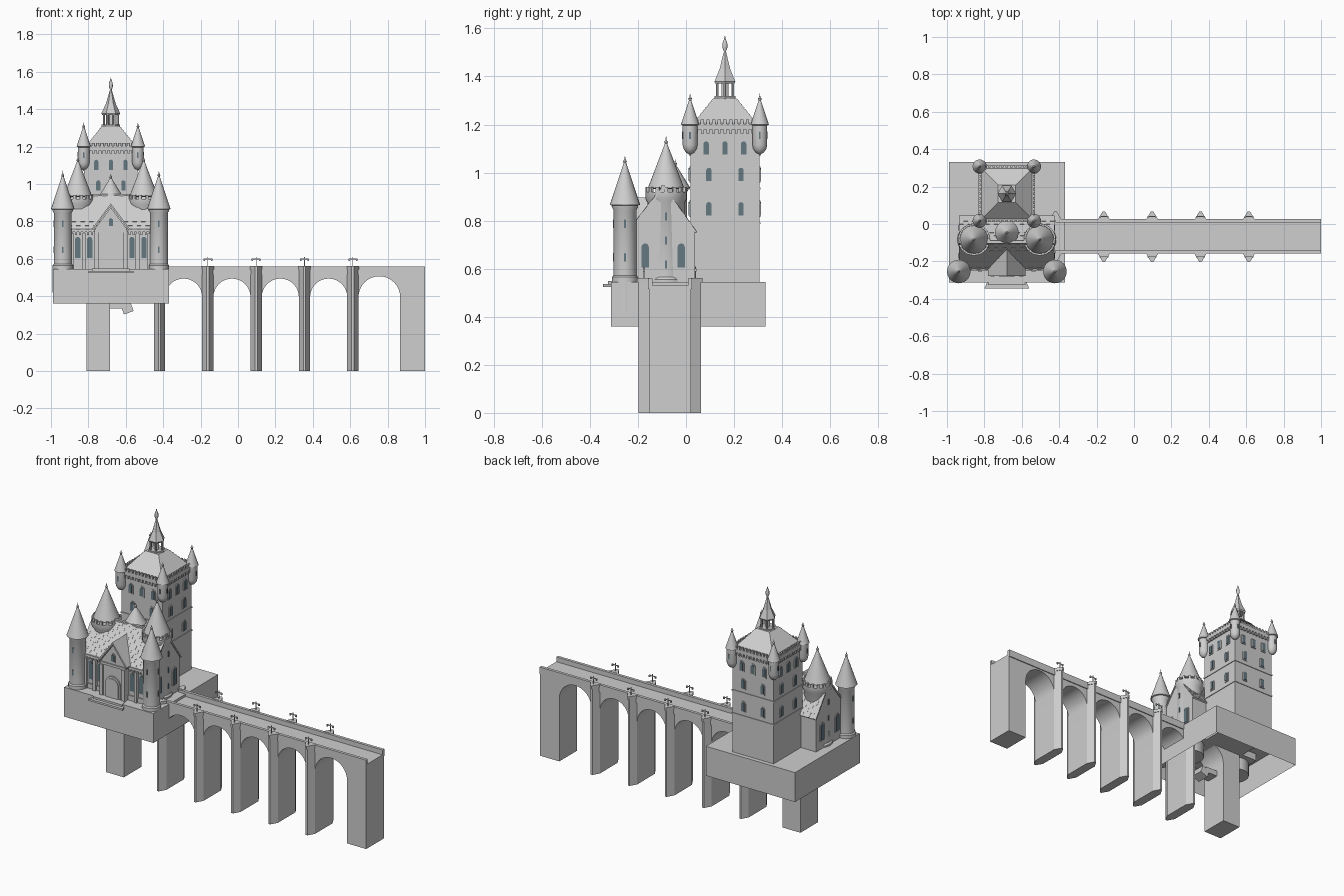
import bpy, bmesh
from math import sin, cos, pi, radians, sqrt, atan2, hypot
from mathutils import Matrix, Vector

cube = bpy.data.objects.get("Cube")
if cube:
    bpy.data.objects.remove(cube)


def material(name, rgb):
    m = bpy.data.materials.new(name)
    m.use_nodes = True
    m.diffuse_color = (*rgb, 1)
    m.node_tree.nodes["Principled BSDF"].inputs["Base Color"].default_value = (*rgb, 1)
    return m


STONE = material("grey stone", (0.62, 0.62, 0.62))
GLASS = material("blue grey glass", (0.13, 0.19, 0.22))
CX = -0.68            # castle centre line
KY, KH = 0.162, 0.143  # keep centre and half width
GROUND = 0.545


def finish(name, bm, mat=STONE, smooth=False):
    bmesh.ops.recalc_face_normals(bm, faces=bm.faces)
    me = bpy.data.meshes.new(name)
    bm.to_mesh(me)
    bm.free()
    me.materials.append(mat)
    if smooth:
        me.shade_smooth()
        me.set_sharp_from_angle(angle=radians(35))
    ob = bpy.data.objects.new(name, me)
    bpy.context.collection.objects.link(ob)
    return ob


def box(bm, x0, x1, y0, y1, z0, z1, turn=None):
    size = Matrix.Diagonal((x1 - x0, y1 - y0, z1 - z0, 1))
    mid = Matrix.Translation(((x0 + x1) / 2, (y0 + y1) / 2, (z0 + z1) / 2))
    bmesh.ops.create_cube(bm, size=1, matrix=mid @ (turn or Matrix()) @ size)


def prism(bm, outline, origin, angle, depth):
    """Outline (across, up) pushed outward; angle 0 faces the front, 90 the +x side."""
    m = Matrix.Translation(origin) @ Matrix.Rotation(radians(angle), 4, "Z")
    rings = [[bm.verts.new(m @ Vector((u, -d, v))) for u, v in outline] for d in (0, depth)]
    n = len(outline)
    for ring in rings:
        bm.faces.new(ring)
    for i in range(n):
        j = (i + 1) % n
        bm.faces.new((rings[0][i], rings[0][j], rings[1][j], rings[1][i]))


def lathe(bm, profile, x, y, seg=24, start=0.0):
    rings = []
    for r, z in profile:
        k = 1 if r == 0 else seg
        rings.append([bm.verts.new((x + r * cos(start + 2 * pi * i / seg),
                                    y + r * sin(start + 2 * pi * i / seg), z)) for i in range(k)])
    for a, b in zip(rings, rings[1:]):
        for i in range(seg):
            j = (i + 1) % seg
            f = [a[i % len(a)], a[j % len(a)], b[j % len(b)], b[i % len(b)]]
            f = list(dict.fromkeys(f))
            if len(f) > 2:
                bm.faces.new(f)
    for ring in (rings[0], rings[-1]):
        if len(ring) > 2:
            bm.faces.new(ring)


def arch(w, h, n=8):
    r = w / 2
    return [(-r, 0), (r, 0)] + [(r * cos(pi * i / n), h - r + r * sin(pi * i / n)) for i in range(n + 1)]


def window(x, y, z, angle, w, h):
    prism(frames, arch(w + 0.012, h + 0.012), (x, y, z - 0.006), angle, 0.005)
    prism(panes, arch(w, h), (x, y, z), angle, 0.008)


def spire(r, z0, z1, tip):
    """Cone with eave lip, small ball and needle."""
    return [(r * 0.8, z0 - 0.004), (r, z0), (0.005, z1 - 0.005), (0.008, z1 + 0.003),
            (0.003, z1 + 0.009), (0, tip)]


def merlons(bm, x, y, r, z0, z1, n):
    for i in range(n):
        a = 2 * pi * i / n
        box(bm, x + r * cos(a) - 0.006, x + r * cos(a) + 0.006, y + r * sin(a) - 0.008,
            y + r * sin(a) + 0.008, z0, z1, Matrix.Rotation(a, 4, "Z"))


frames, panes = bmesh.new(), bmesh.new()

# Hollow castle platform, open underneath
bm = bmesh.new()
box(bm, -0.99, -0.37, -0.312, 0.331, 0.36, GROUND)
bmesh.ops.delete(bm, geom=[f for f in bm.faces if f.calc_center_median().z < 0.37], context="FACES_ONLY")
finish("platform", bm)

# Bridge body: one side outline with all piers and arches
STEP, HALF = 0.2585, 0.03
piers = [(-0.81, -0.685)] + [(-0.42 + STEP * i - HALF, -0.42 + STEP * i + HALF) for i in range(5)] + [(0.867, 1.0)]
outline = [(-0.81, 0.53)]
for i, (a, b) in enumerate(piers):
    outline += [(a, 0), (b, 0)]
    if i < len(piers) - 1:
        c = piers[i + 1][0]
        r, m = (c - b) / 2, (b + c) / 2
        outline += [(m - r * cos(pi * k / 16), 0.395 + r * sin(pi * k / 16)) for k in range(17)]
outline.append((1.0, 0.53))
bm = bmesh.new()
prism(bm, outline, (0, 0.02, 0), 0, 0.175)
finish("bridge_body", bm, smooth=True)

bm = bmesh.new()
for y in (-0.158, 0.008):
    box(bm, -0.42, 1.0, y, y + 0.018, 0.515, 0.56)
finish("bridge_parapets", bm)

# Pointed buttresses with caps and lamp posts
bm, lamps = bmesh.new(), bmesh.new()
for i in range(5):
    x = -0.42 + STEP * i
    for y, s in ((0.02, 1), (-0.155, -1)):
        for h, w, out, z in ((0.545, HALF, 0.042, 0), (0.02, 0.034, 0.048, 0.542)):
            vs = [(x - w, y), (x + w, y), (x + 0.006, y + s * out), (x - 0.006, y + s * out)]
            low = [bm.verts.new((*p, z)) for p in vs]
            top = [bm.verts.new((*p, z + h)) for p in vs]
            bm.faces.new(low)
            bm.faces.new(top)
            for k in range(4):
                bm.faces.new((low[k], low[k - 1], top[k - 1], top[k]))
        if i:
            yl = y + s * 0.02
            box(lamps, x - 0.002, x + 0.002, yl - 0.002, yl + 0.002, 0.56, 0.61)
            box(lamps, x - 0.022, x + 0.022, yl - 0.002, yl + 0.002, 0.597, 0.601)
            for dx in (-0.02, 0.02):
                box(lamps, x + dx - 0.004, x + dx + 0.004, yl - 0.004, yl + 0.004, 0.589, 0.601)
finish("bridge_buttresses", bm)
finish("bridge_lamps", lamps)

# Broken masonry under the platform
bm = bmesh.new()
box(bm, -0.69, -0.6, -0.12, -0.04, 0.335, 0.37)
box(bm, -0.62, -0.565, -0.12, -0.04, 0.31, 0.36, Matrix.Rotation(radians(-20), 4, "Y"))
finish("underside_masonry", bm)

# Keep with string courses
bm = bmesh.new()
box(bm, CX - KH, CX + KH, KY - KH, KY + KH, 0.5, 1.2)
for z in (0.785, 0.93):
    h = KH + 0.004
    box(bm, CX - h, CX + h, KY - h, KY + h, z, z + 0.008)
finish("keep", bm)

# Keep cornice: corbels, ledge and battlements on all four sides
bm = bmesh.new()
h = KH + 0.009
box(bm, CX - h, CX + h, KY - h, KY + h, 1.18, 1.203)
for side in range(4):
    turn = Matrix.Translation((CX, KY, 0)) @ Matrix.Rotation(side * pi / 2, 4, "Z")
    part = bmesh.new()
    for k in range(11):
        u = (k - 5) * 0.0235
        box(part, u - 0.006, u + 0.006, -h, -KH + 0.002, 1.162, 1.182)
        box(part, u - 0.007, u + 0.007, -h, -h + 0.012, 1.203, 1.22)
    part.transform(turn)
    tmp = bpy.data.meshes.new("tmp")
    part.to_mesh(tmp)
    part.free()
    bm.from_mesh(tmp)
    bpy.data.meshes.remove(tmp)
finish("keep_battlements", bm)

# Stepped hip roof
bm = bmesh.new()
ROWS = 8
prof = []
for i in range(ROWS):
    for t, lip in ((i, 0.004), (i + 1, 0)):
        prof.append(((0.134 - 0.088 * t / ROWS + lip) * sqrt(2), 1.2 + 0.11 * t / ROWS))
lathe(bm, prof, CX, KY, 4, pi / 4)
finish("keep_roof", bm)

# Lantern with six posts and spire
bm = bmesh.new()
lathe(bm, [(0.05, 1.305), (0.05, 1.318)], CX, KY, 6)
for i in range(6):
    x, y = CX + 0.037 * cos(i * pi / 3), KY + 0.037 * sin(i * pi / 3)
    lathe(bm, [(0.006, 1.31), (0.006, 1.38)], x, y, 6)
lathe(bm, [(0.016, 1.31), (0.016, 1.38)], CX, KY, 6)
lathe(bm, [(0.046, 1.37), (0.05, 1.378), (0.026, 1.43), (0.006, 1.5)], CX, KY, 6)
finish("lantern", bm)
bm = bmesh.new()
lathe(bm, [(0.005, 1.49), (0.005, 1.505), (0.011, 1.52), (0.01, 1.54), (0.004, 1.555), (0, 1.572)], CX, KY, 10)
finish("lantern_finial", bm, smooth=True)

# Corner turrets of the keep
bm = bmesh.new()
for sx in (-1, 1):
    for sy in (-1, 1):
        x, y = CX + sx * 0.145, KY + sy * 0.145
        lathe(bm, [(0, 1.075), (0.016, 1.082), (0.027, 1.098), (0.031, 1.115), (0.031, 1.2)], x, y, 20)
        lathe(bm, spire(0.038, 1.2, 1.305, 1.33), x, y, 20)
        for a in (0, 90):
            prism(panes, arch(0.008, 0.03), (x + (sx * 0.03 if a else 0), y + (0 if a else sy * 0.03), 1.14),
                  a * sx if a else (0 if sy < 0 else 180), 0.003)
finish("keep_turrets", bm, smooth=True)

# Keep windows on every side
for a in (0, 90, 180, 270):
    rows = [(1.075, (-0.078, 0, 0.078)), (0.965, (-0.067, 0.067)), (0.822, (-0.067, 0.067))]
    for z, spots in rows:
        for u in spots:
            p = Matrix.Rotation(radians(a), 3, "Z") @ Vector((u, -KH, 0))
            window(CX + p.x, KY + p.y, z, a, 0.022, 0.055)

# Great hall: gabled body
YF, YB, YR, EAVE, RIDGE = -0.235, 0.035, -0.095, 0.755, 0.935
bm = bmesh.new()
prism(bm, [(YF, 0.5), (YB, 0.5), (YB, EAVE), (YR, RIDGE), (YF, EAVE)], (CX - 0.25, 0, 0), 90, 0.5)
finish("hall", bm)

# Hall roof: overlapping rows of alternating shingles
bm = bmesh.new()
N, COLS = 9, 22
for y0 in (YF - 0.008, YB + 0.008):
    dy, dz = YR - y0, RIDGE - EAVE + 0.01
    tilt = Matrix.Rotation(atan2(dz, abs(dy)) * (1 if dy > 0 else -1), 4, "X")
    tile = hypot(dy, dz) / N
    for r in range(N):
        t = (r + 0.5) / N
        y, z = y0 + dy * t, EAVE - 0.005 + dz * t
        box(bm, CX - 0.255, CX + 0.255, y - tile / 2, y + tile / 2, z - 0.004, z + 0.004, tilt)
        for c in range(r % 2, COLS, 2):
            x = CX - 0.255 + 0.51 * c / COLS
            box(bm, x, x + 0.51 / COLS, y - tile / 2, y + tile / 2, z + 0.001, z + 0.007, tilt)
box(bm, CX - 0.255, CX + 0.255, YR - 0.008, YR + 0.008, RIDGE - 0.002, RIDGE + 0.012)
finish("hall_roof", bm)

# Facade: plinth, cornice with corbels, pilasters and tall windows
bm = bmesh.new()
box(bm, CX - 0.22, CX + 0.22, YF - 0.008, YF, 0.54, 0.575)
box(bm, CX - 0.22, CX + 0.22, YF - 0.014, YF, 0.742, 0.758)
for k in range(20):
    x = CX + (k - 9.5) * 0.022
    box(bm, x - 0.005, x + 0.005, YF - 0.011, YF, 0.728, 0.744)
for s in (-1, 1):
    for u in (0.143, 0.207):
        box(bm, CX + s * u - 0.01, CX + s * u + 0.01, YF - 0.018, YF, 0.54, 0.735)
    for u in (0.113, 0.177):
        window(CX + s * u, YF, 0.605, 0, 0.028, 0.112)
    for y in (-0.17, -0.02):
        window(CX + s * 0.25, y, 0.605, s * 90, 0.03, 0.1)
finish("facade_trim", bm)

# Gabled porch with arched door
bm = bmesh.new()
prism(bm, [(-0.085, 0.5), (0.085, 0.5), (0.085, 0.76), (0, 0.875), (-0.085, 0.76)], (CX, -0.13, 0), 0, 0.138)
for s in (-1, 1):
    prism(bm, [(s * 0.096, 0.752), (0, 0.882), (0, 0.896), (s * 0.1, 0.762)], (CX, -0.12, 0), 0, 0.157)
    box(bm, CX + s * 0.077 - 0.011, CX + s * 0.077 + 0.011, -0.28, -0.26, 0.54, 0.74)
box(bm, CX - 0.088, CX + 0.088, -0.275, -0.26, 0.74, 0.755)
prism(bm, arch(0.104, 0.14, 14), (CX, -0.267, 0.54), 0, 0.009)
prism(bm, arch(0.084, 0.128, 14), (CX, -0.267, 0.54), 0, 0.014)
finish("porch", bm)
window(CX, -0.268, 0.775, 0, 0.022, 0.042)

# Flared entrance step
bm = bmesh.new()
for z, o in ((0.524, 0), (0.536, 0.02)):
    low = [(-0.09, -0.275), (0.09, -0.275), (0.12 - o, -0.345 + o), (-0.12 + o, -0.345 + o)]
    rings = [[bm.verts.new((CX + x, y, z + d)) for x, y in low] for d in (0, 0.012)]
    for ring in rings:
        bm.faces.new(ring)
    for k in range(4):
        bm.faces.new((rings[0][k], rings[0][k - 1], rings[1][k - 1], rings[1][k]))
finish("entrance_step", bm)

# Round towers: front pair, battlemented pair, central turret
bm, crowns = bmesh.new(), bmesh.new()
for s in (-1, 1):
    x, y = CX + s * 0.257, -0.254
    lathe(bm, [(0.054, 0.42), (0.054, 0.565), (0.048, 0.572), (0.048, 0.845), (0.055, 0.858), (0.055, 0.868)], x, y)
    lathe(bm, spire(0.063, 0.866, 1.045, 1.072), x, y)
    for z in (0.63, 0.77):
        prism(panes, arch(0.009, 0.035), (x, y - 0.046, z), 0, 0.004)
        prism(panes, arch(0.009, 0.035), (x + s * 0.046, y, z), s * 90, 0.004)
    x, y = CX + s * 0.176, -0.083
    lathe(bm, [(0.088, 0.42), (0.088, 0.555), (0.08, 0.565), (0.077, 0.875), (0.086, 0.89), (0.086, 0.92)], x, y, 28)
    lathe(bm, spire(0.076, 0.935, 1.125, 1.155), x, y, 28)
    merlons(crowns, x, y, 0.079, 0.915, 0.94, 14)
    for z in (0.6, 0.7, 0.8):
        prism(panes, arch(0.009, 0.035), (x + s * 0.076, y, z), s * 90, 0.005)
lathe(bm, [(0.05, 0.8), (0.05, 0.92), (0.056, 0.93), (0.056, 0.938)], CX, -0.045)
lathe(bm, spire(0.063, 0.936, 1.035, 1.055), CX, -0.045)
finish("round_towers", bm, smooth=True)
finish("tower_battlements", crowns)

finish("window_frames", frames)
finish("window_panes", panes, GLASS)
